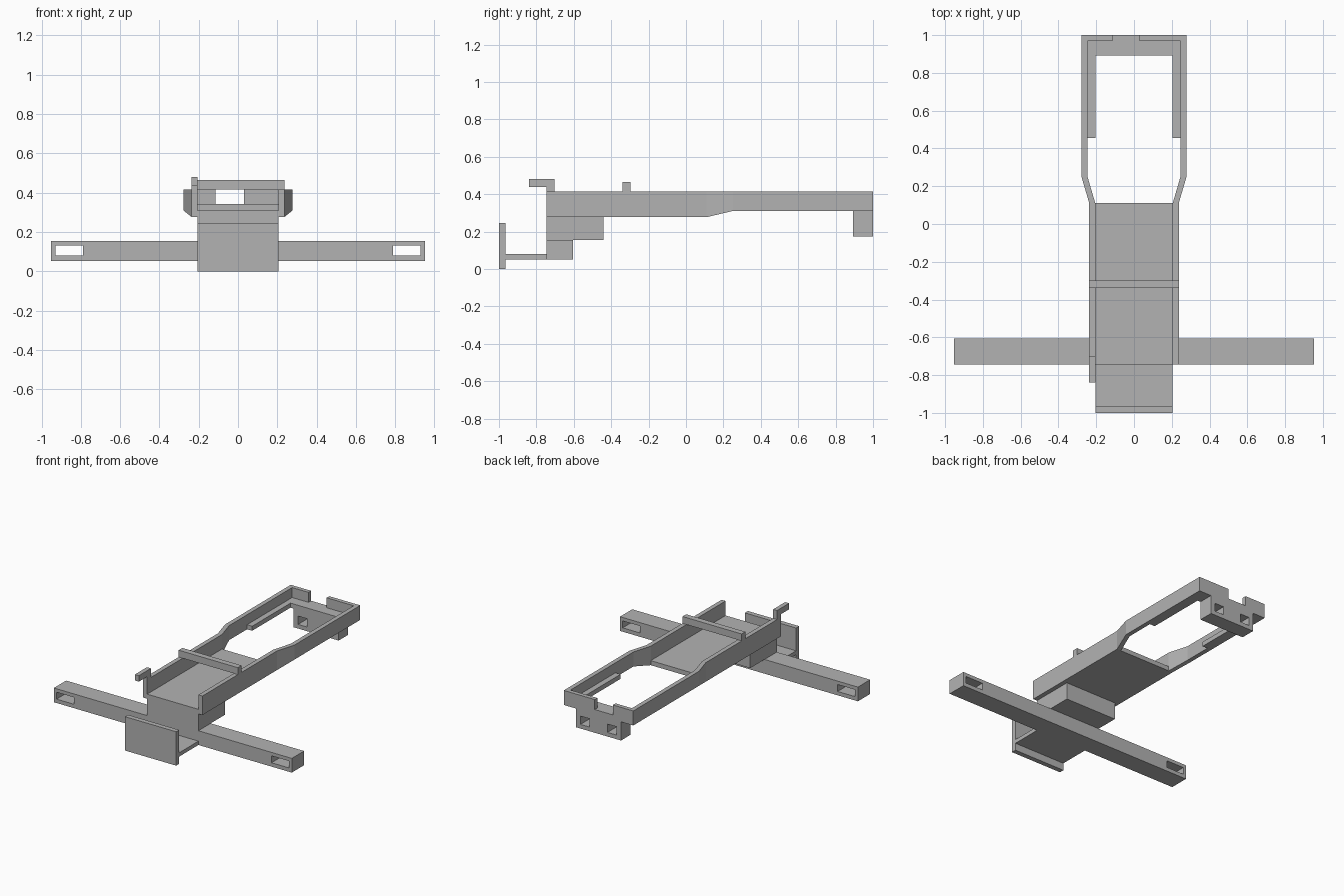
import bpy
import bmesh

cube = bpy.data.objects.get("Cube")
if cube:
    bpy.data.objects.remove(cube, do_unlink=True)

grey = bpy.data.materials.new("plain_grey")
grey.use_nodes = True
COLOUR = (0.45, 0.45, 0.45, 1)
grey.diffuse_color = COLOUR
grey.node_tree.nodes["Principled BSDF"].inputs["Base Color"].default_value = COLOUR


def loft(name, sections):
    """Solid from rectangular sections (y, x0, x1, z0, z1) strung along y."""
    bm = bmesh.new()
    rings = [[bm.verts.new(p) for p in
              ((x0, y, z0), (x1, y, z0), (x1, y, z1), (x0, y, z1))]
             for y, x0, x1, z0, z1 in sections]
    for a, b in zip(rings, rings[1:]):
        for i in range(4):
            j = (i + 1) % 4
            bm.faces.new((a[i], a[j], b[j], b[i]))
    bm.faces.new(rings[0])
    bm.faces.new(rings[-1])
    bmesh.ops.recalc_face_normals(bm, faces=bm.faces)
    mesh = bpy.data.meshes.new(name)
    bm.to_mesh(mesh)
    bm.free()
    mesh.materials.append(grey)
    ob = bpy.data.objects.new(name, mesh)
    bpy.context.collection.objects.link(ob)
    return ob


def box(name, x, y, z):
    return loft(name, [(y[0], *x, *z), (y[1], *x, *z)])


def cut(ob, x, y, z):
    """Cut a rectangular opening and remove the cutter."""
    cutter = box("cutter", x, y, z)
    cutter.hide_render = True
    mod = ob.modifiers.new("opening", "BOOLEAN")
    mod.operation = "DIFFERENCE"
    mod.solver = "EXACT"
    mod.object = cutter
    bpy.context.view_layer.objects.active = ob
    bpy.ops.object.modifier_apply(modifier=mod.name)
    bpy.data.objects.remove(cutter, do_unlink=True)


IN, OUT = 0.205, 0.237        # narrow tray wall
WIDE_IN, WIDE_OUT = 0.246, 0.278  # wide rear frame wall
TOP, BASE, FLOOR = 0.415, 0.277, 0.31
FRONT = -0.745

# Front plate, its foot and the riser block
box("front_plate", (-IN, IN), (-1, -0.965), (0, 0.245))
box("plate_foot", (-IN, IN), (-0.967, FRONT), (0.052, 0.08))
box("riser_block", (-IN, IN), (FRONT, -0.44), (0.155, BASE))

# Cross arm with a slot near each end
arm = box("cross_arm", (-0.952, 0.952), (FRONT, -0.605), (0.052, 0.155))
for s in (-1, 1):
    cut(arm, sorted((s * 0.79, s * 0.93)), (-0.8, -0.5), (0.08, 0.13))

# Tray floor and flared side walls with supporting ledges
box("tray_floor", (-IN, IN), (FRONT, 0.11), (BASE, FLOOR))
for s, side in ((-1, "right"), (1, "left")):
    loft(side + "_wall", [
        (FRONT, s * IN, s * OUT, BASE, TOP),
        (0.11, s * IN, s * OUT, BASE, TOP),
        (0.25, s * WIDE_IN, s * WIDE_OUT, FLOOR, TOP),
        (1, s * WIDE_IN, s * WIDE_OUT, FLOOR, TOP)])
    box(side + "_ledge", sorted((s * IN, s * WIDE_IN)), (0.455, 0.895), (FLOOR, 0.343))

# Rear shelf, notched rear wall and the bracket beneath
box("rear_shelf", (-WIDE_IN, WIDE_IN), (0.893, 1), (FLOOR, 0.343))
rear_wall = box("rear_wall", (-WIDE_IN, WIDE_IN), (0.97, 1), (0.343, TOP))
cut(rear_wall, (-0.115, 0.03), (0.9, 1.1), (0.3, 0.5))
bracket = box("rear_bracket", (-0.18, 0.18), (0.893, 1), (0.175, FLOOR))
for x in (-0.108, 0.108):
    cut(bracket, (x - 0.036, x + 0.036), (0.8, 1.1), (0.205, 0.265))

# Bridge over the tray and the hook on the right wall
box("bridge_bar", (-OUT, OUT), (-0.34, -0.298), (TOP, 0.465))
box("hook_post", (-OUT, -IN), (FRONT, -0.702), (TOP, 0.48))
box("hook_tip", (-OUT, -IN), (-0.84, FRONT), (0.437, 0.48))
